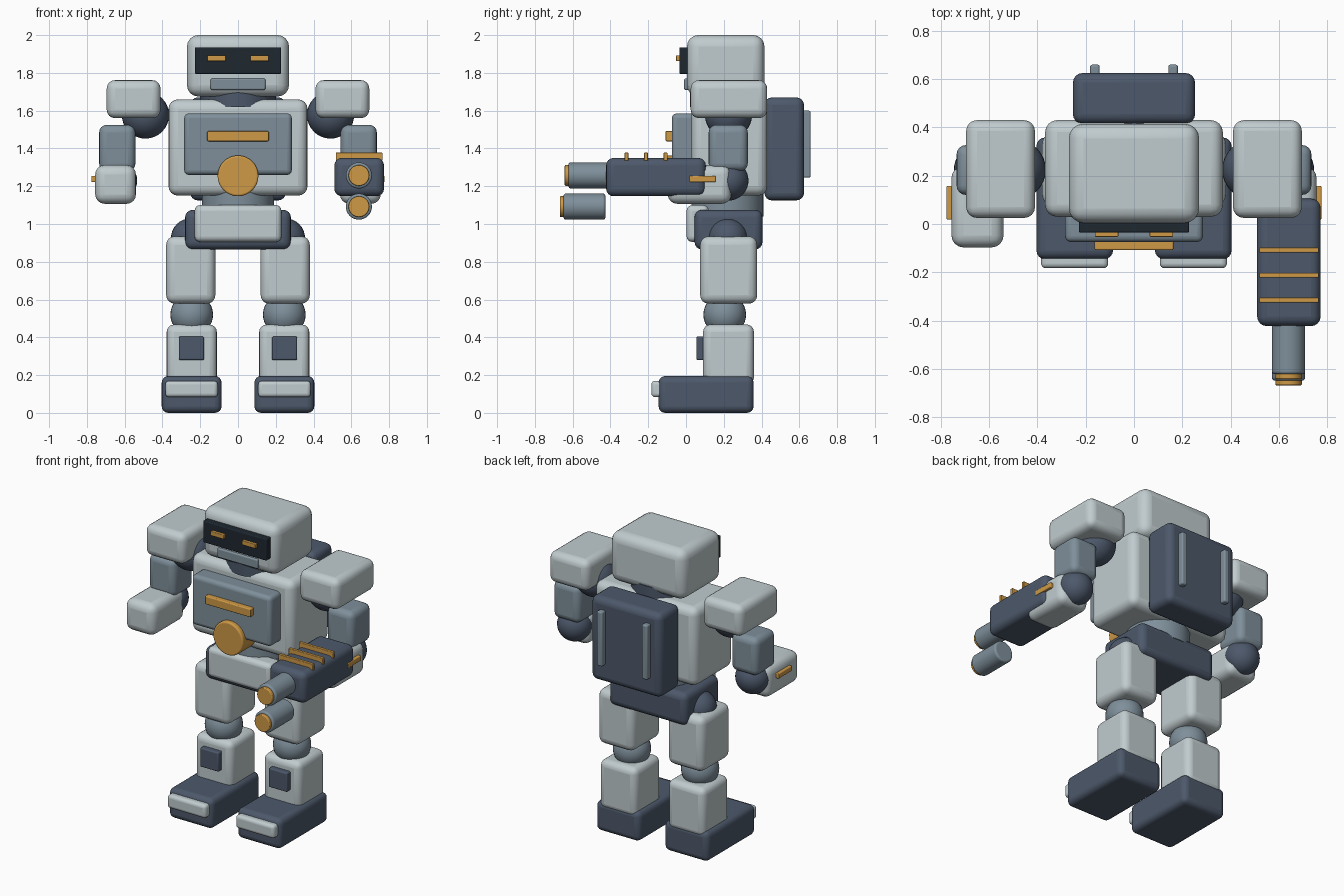
import bpy
import math

if "Cube" in bpy.data.objects:
    bpy.data.objects.remove(bpy.data.objects["Cube"])


def material(name, rgb):
    m = bpy.data.materials.new(name)
    m.diffuse_color = (*rgb, 1.0)
    m.use_nodes = True
    m.node_tree.nodes["Principled BSDF"].inputs["Base Color"].default_value = m.diffuse_color
    return m


LIGHT = material("pale grey", (0.53, 0.60, 0.62))
MID = material("steel grey", (0.21, 0.275, 0.325))
DARK = material("slate blue", (0.073, 0.098, 0.145))
BLACK = material("visor black", (0.013, 0.021, 0.03))
ORANGE = material("amber", (0.62, 0.32, 0.062))


def finish(ob, name, mat):
    ob.name = name
    ob.data.materials.append(mat)
    bpy.ops.object.shade_smooth_by_angle(angle=math.radians(40))
    return ob


def add_bevel(ob, width):
    if width:
        b = ob.modifiers.new("rounded edges", 'BEVEL')
        b.width = width
        b.segments = 4
        b.limit_method = 'ANGLE'
        b.angle_limit = math.radians(40)


def box(name, mat, x, y, z, bevel=0.01):
    """Rounded box from (low, high) extents on each axis."""
    bpy.ops.mesh.primitive_cube_add(size=1)
    ob = bpy.context.object
    center = [(a + b) / 2 for a, b in (x, y, z)]
    size = [abs(b - a) for a, b in (x, y, z)]
    for v in ob.data.vertices:
        v.co = [c * s for c, s in zip(v.co, size)]
    ob.location = center
    finish(ob, name, mat)
    for p in ob.data.polygons:
        p.use_smooth = True
    add_bevel(ob, bevel)
    return ob


def ball(name, mat, center, r):
    bpy.ops.mesh.primitive_uv_sphere_add(segments=32, ring_count=16, radius=r, location=center)
    return finish(bpy.context.object, name, mat)


def barrel(name, mat, x, z, y, r, bevel=0.008):
    """Cylinder lying along y."""
    bpy.ops.mesh.primitive_cylinder_add(vertices=32, radius=r, depth=y[1] - y[0],
                                        location=(x, sum(y) / 2, z),
                                        rotation=(math.pi / 2, 0, 0))
    ob = finish(bpy.context.object, name, mat)
    add_bevel(ob, bevel)
    return ob


def post(name, mat, y, z, r):
    """Upright cylinder on the centre line."""
    bpy.ops.mesh.primitive_cylinder_add(vertices=32, radius=r, depth=z[1] - z[0],
                                        location=(0, y, sum(z) / 2))
    return finish(bpy.context.object, name, mat)


# Head
box("head", LIGHT, (-.27, .27), (.005, .415), (1.675, 2.0), .06)
box("visor", BLACK, (-.228, .228), (-.035, .03), (1.795, 1.935), .006)
box("mouth_plate", MID, (-.145, .145), (-.01, .04), (1.71, 1.77), .008)
post("neck", DARK, .22, (1.62, 1.72), .2)

# Torso
box("torso", LIGHT, (-.368, .368), (.03, .43), (1.15, 1.66), .05)
box("chest_panel", MID, (-.285, .285), (-.075, .06), (1.26, 1.585), .025)
box("chest_bar", ORANGE, (-.163, .163), (-.108, -.06), (1.438, 1.492), .006)
barrel("chest_disc", ORANGE, 0, 1.255, (-.105, .04), .108, .01)
box("backpack", DARK, (-.253, .253), (.415, .625), (1.125, 1.67), .04)

# Waist and pelvis
post("waist", MID, .22, (1.04, 1.18), .19)
box("pelvis", DARK, (-.28, .28), (.045, .405), (.865, 1.075), .04)
box("pelvis_plate", LIGHT, (-.23, .23), (.003, .12), (.905, 1.1), .03)

# Paired parts
for side, s in (("left", -1), ("right", 1)):
    def pair(part, mat, x, y, z, bevel=.01):
        return box(side + "_" + part, mat, sorted((s * x[0], s * x[1])), y, z, bevel)

    def joint(part, mat, x, y, z, r):
        return ball(side + "_" + part, mat, (s * x, y, z), r)

    pair("eye", ORANGE, (.065, .162), (-.053, -.03), (1.863, 1.892), .004)
    pair("backpack_rail", MID, (.142, .182), (.615, .66), (1.245, 1.6), .01)
    # Arm
    joint("shoulder", DARK, .49, .225, 1.577, .125)
    pair("shoulder_pad", LIGHT, (.41, .695), (.025, .43), (1.56, 1.762), .045)
    pair("upper_arm", MID, (.543, .735), (.12, .327), (1.28, 1.525), .04)
    joint("elbow", DARK, .64, .225, 1.23, .106)
    pair("forearm", LIGHT, (.54, .756), (-.097, .24), (1.107, 1.312), .05)
    pair("forearm_strip", ORANGE, (.74, .776), (.018, .157), (1.222, 1.255), .005)
    # Leg
    joint("hip", DARK, .25, .222, .925, .105)
    pair("thigh", LIGHT, (.12, .38), (.075, .377), (.578, .935), .045)
    joint("knee", MID, .245, .205, .52, .113)
    pair("shin", LIGHT, (.112, .378), (.09, .36), (.15, .468), .04)
    pair("shin_plate", DARK, (.18, .313), (.055, .12), (.28, .404), .008)
    pair("foot", DARK, (.087, .404), (-.145, .358), (0, .195), .035)
    pair("toe_plate", LIGHT, (.107, .385), (-.183, -.1), (.083, .17), .02)

# Arm cannon
box("cannon_body", DARK, (.51, .773), (-.423, .105), (1.147, 1.35), .04)
for i, y in enumerate((-.108, -.212, -.315)):
    box("cannon_band_%d" % (i + 1), ORANGE, (.518, .765), (y - .01, y + .01), (1.335, 1.378), .004)
for name, z, front, back in (("upper", 1.257, -.622, -.38), ("lower", 1.092, -.648, -.427)):
    barrel(name + "_barrel", MID, .64, z, (front, back), .069, .012)
    barrel(name + "_muzzle", ORANGE, .64, z, (front - .02, front + .02), .055, .005)
